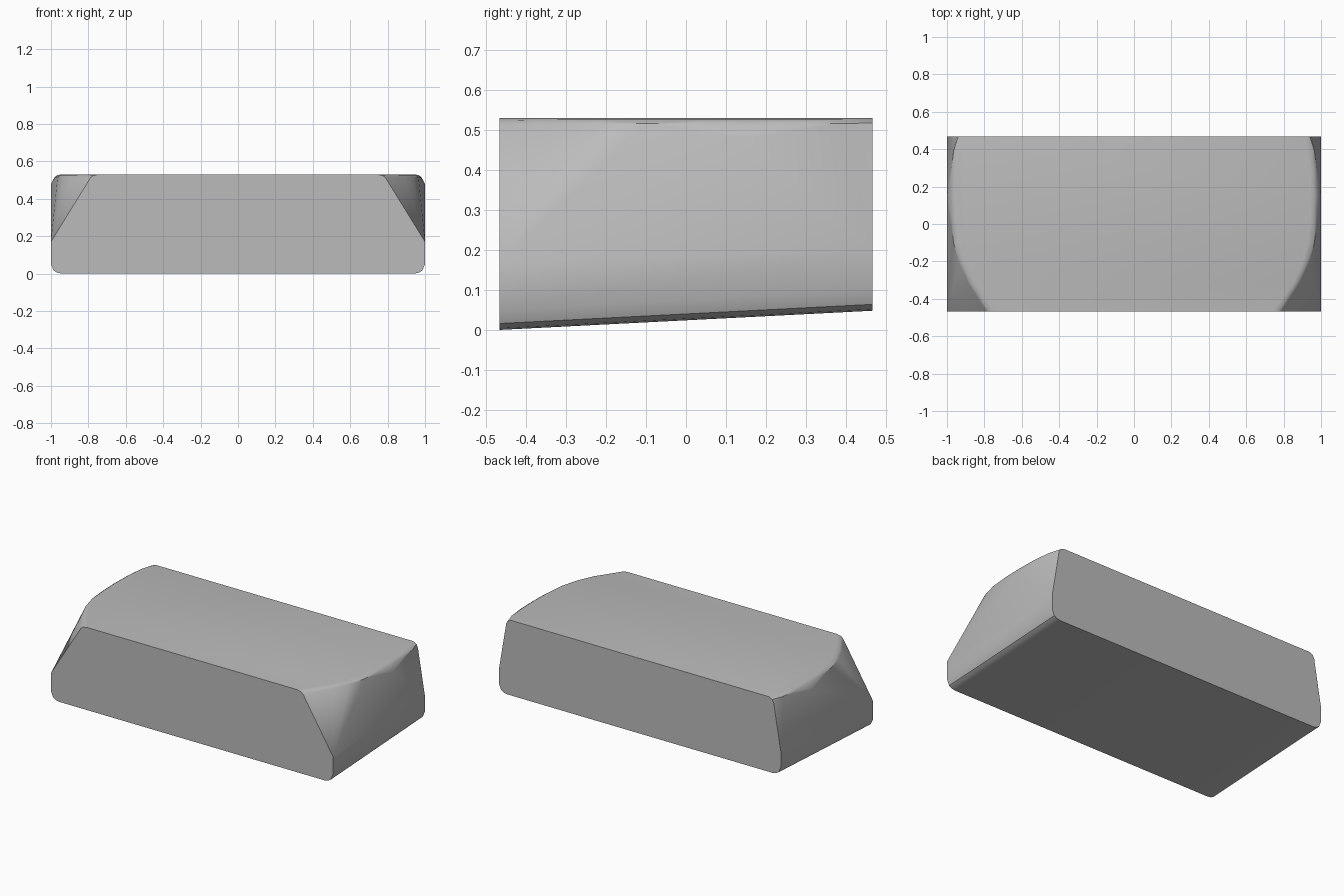
import bpy, bmesh, math

if "Cube" in bpy.data.objects:
    bpy.data.objects.remove(bpy.data.objects["Cube"])

HALF_DEPTH = 0.467
TOP = 0.53

# Grey material
grey = bpy.data.materials.new("plain grey")
grey.use_nodes = True
colour = (0.5, 0.5, 0.5, 1)
grey.diffuse_color = colour
grey.node_tree.nodes["Principled BSDF"].inputs["Base Color"].default_value = colour

# Half outlines (x, z) of the front and back faces
front = [(0.94, 0), (0.965, 0.004), (0.985, 0.016), (1, 0.05), (1, 0.17),
         (0.79, 0.51), (0.775, 0.524), (0.745, TOP)]
back = [(0.94, 0.048), (0.965, 0.052), (0.985, 0.064), (1, 0.1), (1, 0.2),
        (0.95, 0.497), (0.94, 0.518), (0.915, TOP)]

points = [(x, -HALF_DEPTH, z) for x, z in front]
points += [(x, HALF_DEPTH, z) for x, z in back]

# Bowed rim at each end (x, y), softened into the flat top
rim = [(0.89, -0.31), (0.935, -0.21), (0.965, -0.1), (0.977, 0.03),
       (0.98, 0.15), (0.977, 0.28), (0.965, 0.39)]
for x, y in rim:
    points += [(x, y, 0.516), (x - 0.015, y, 0.526), (x - 0.035, y, TOP)]

# Peak of the flat end
points.append((1, 0.15, 0.48))

# Block: mirrored points wrapped in a convex skin
bm = bmesh.new()
for x, y, z in points:
    for side in (1, -1):
        bm.verts.new((side * x, y, z))
hull = bmesh.ops.convex_hull(bm, input=bm.verts[:])
loose = {v for v in hull["geom_interior"] + hull["geom_unused"]
         if isinstance(v, bmesh.types.BMVert)}
bmesh.ops.delete(bm, geom=list(loose), context='VERTS')
bmesh.ops.dissolve_limit(bm, angle_limit=math.radians(0.5),
                         verts=bm.verts[:], edges=bm.edges[:])
bmesh.ops.recalc_face_normals(bm, faces=bm.faces[:])

mesh = bpy.data.meshes.new("block")
bm.to_mesh(mesh)
bm.free()
mesh.materials.append(grey)
block = bpy.data.objects.new("block", mesh)
bpy.context.collection.objects.link(block)

bpy.context.view_layer.objects.active = block
block.select_set(True)
bpy.ops.object.shade_smooth_by_angle(angle=math.radians(30))
